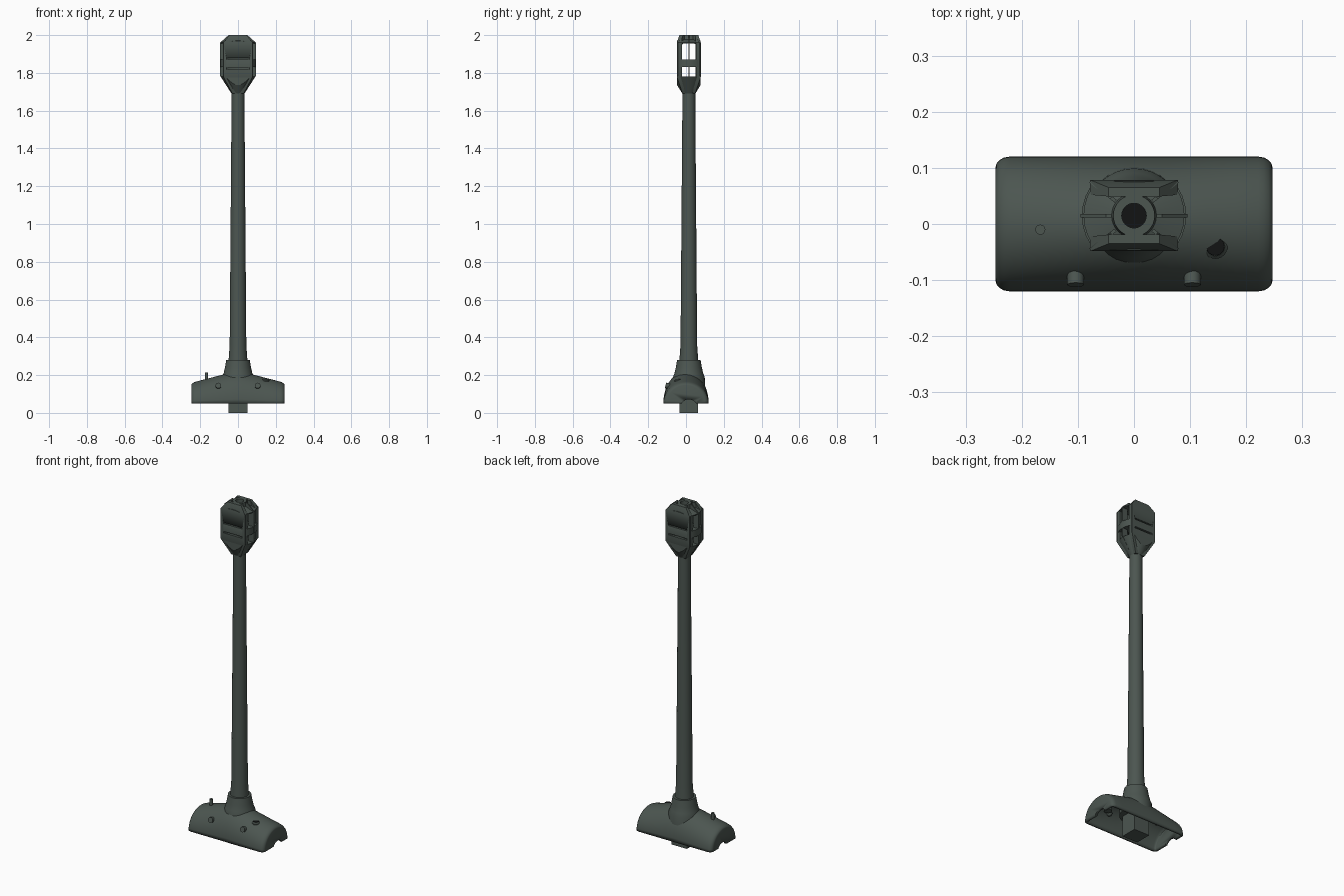
import bpy, bmesh, math
from mathutils import Matrix

cube = bpy.data.objects.get("Cube")
if cube:
    bpy.data.objects.remove(cube, do_unlink=True)

AXIS_Y = 0.015  # mast axis


def material(name, rgb):
    m = bpy.data.materials.new(name)
    m.use_nodes = True
    m.diffuse_color = (*rgb, 1)
    bsdf = next(n for n in m.node_tree.nodes if n.type == 'BSDF_PRINCIPLED')
    bsdf.inputs["Base Color"].default_value = (*rgb, 1)
    return m


GREY = material("dark green grey", (0.072, 0.092, 0.081))
BLACK = material("near black", (0.006, 0.007, 0.007))


def finish(name, bm, mat=GREY, angle=32):
    """Turn a bmesh into a shaded object."""
    bmesh.ops.recalc_face_normals(bm, faces=bm.faces[:])
    me = bpy.data.meshes.new(name)
    bm.to_mesh(me)
    bm.free()
    me.materials.append(mat)
    me.shade_smooth()
    me.set_sharp_from_angle(angle=math.radians(angle))
    ob = bpy.data.objects.new(name, me)
    bpy.context.scene.collection.objects.link(ob)
    return ob


def loft(bm, rings, closed=False):
    """Skin equal-length rings of points; cap both ends unless closed."""
    loops = [[bm.verts.new(p) for p in r] for r in rings]
    n = len(loops[0])
    pairs = list(zip(loops, loops[1:]))
    if closed:
        pairs.append((loops[-1], loops[0]))
    else:
        bm.faces.new(loops[0])
        bm.faces.new(loops[-1])
    for a, b in pairs:
        for i in range(n):
            j = (i + 1) % n
            bm.faces.new((a[i], a[j], b[j], b[i]))


def lathe(name, profile, closed=False, clip=None, x=0, y=AXIS_Y, seg=32, mat=GREY):
    """Revolve (radius, z) points; clip flattens front and back."""
    bm = bmesh.new()
    turn = [2 * math.pi * i / seg for i in range(seg)]
    loft(bm, [[(r * math.cos(t), r * math.sin(t), z) for t in turn]
              for r, z in profile], closed)
    for s in ((1, -1) if clip else ()):
        cut = bmesh.ops.bisect_plane(bm, geom=bm.verts[:] + bm.edges[:] + bm.faces[:],
                                     plane_co=(0, s * clip, 0), plane_no=(0, s, 0),
                                     clear_outer=True)
        edges = [e for e in cut["geom_cut"] if isinstance(e, bmesh.types.BMEdge)]
        bmesh.ops.holes_fill(bm, edges=edges)
    bm.transform(Matrix.Translation((x, y, 0)))
    return finish(name, bm, mat)


def box(name, size, centre):
    bm = bmesh.new()
    bmesh.ops.create_cube(bm, size=1, matrix=Matrix.Translation(centre) @ Matrix.Diagonal((*size, 1)))
    return finish(name, bm)


def subtract(ob, cutter):
    cutter.hide_render = True
    cutter.hide_set(True)
    mod = ob.modifiers.new("cut", 'BOOLEAN')
    mod.operation = 'DIFFERENCE'
    mod.object = cutter


# Arched base hood, open underneath
def ridge(x):
    if x > 0.09:
        return 0.2 - (x - 0.09) * 0.26
    return 0.2 + 0.02 * (1 - x / 0.09)


half = []
for x in (0, 0.045, 0.09, 0.13, 0.18):
    half.append((x, 0.12, ridge(x) - 0.05))
for k in range(5):
    a = math.pi / 2 * k / 4
    x, inset = 0.222 + 0.025 * math.sin(a), 1 - math.cos(a)
    half.append((x, 0.12 - 0.02 * inset, ridge(x) - 0.05 - 0.012 * inset))
stations = [(-x, w, h) for x, w, h in reversed(half[1:])] + half
bm = bmesh.new()
STEPS = 24
rows = []
for x, w, h in stations:
    arc = [math.pi * i / STEPS for i in range(STEPS + 1)]
    rows.append([bm.verts.new((x, -w * math.cos(t), 0.05 + h * math.sin(t))) for t in arc])
for a, b in zip(rows, rows[1:]):
    for i in range(STEPS):
        bm.faces.new((a[i], b[i], b[i + 1], a[i + 1]))
bm.faces.new(rows[0])
bm.faces.new(rows[-1])
bmesh.ops.recalc_face_normals(bm, faces=bm.faces[:])
top = max(bm.faces, key=lambda f: f.calc_center_median().z)
inverted = top.normal.z < 0
hood = finish("base_hood", bm)
if inverted:
    hood.data.flip_normals()
shell = hood.modifiers.new("wall", 'SOLIDIFY')
shell.thickness = 0.014
shell.offset = -1

# Notches in the hood ends
bm = bmesh.new()
bmesh.ops.create_cone(bm, cap_ends=True, segments=16, radius1=0.045, radius2=0.045, depth=0.6,
                      matrix=Matrix.Translation((0, AXIS_Y, 0.027)) @ Matrix.Rotation(math.pi / 2, 4, 'Y'))
subtract(hood, finish("end_notch_cutter", bm))

# Mounting block, collar and mast
box("mounting_block", (0.1, 0.097, 0.17), (0, AXIS_Y, 0.085))
lathe("collar", [(0.087, 0.12), (0.084, 0.19), (0.076, 0.21), (0.069, 0.24), (0.062, 0.28)])
lathe("mast", [(0.05, 0.26), (0.049, 0.29), (0.044, 0.36), (0.034, 1.66), (0.034, 1.71)])

# Base fittings: pin, knob and two front studs
lathe("pin", [(0.009, 0.14), (0.009, 0.215)], x=-0.167, y=-0.01, seg=16)
lathe("knob", [(0.022, 0.12), (0.022, 0.172), (0.017, 0.178)], x=0.145, y=-0.04, seg=24)
lathe("knob_face", [(0.017, 0.177), (0.016, 0.18)], x=0.145, y=-0.04, seg=24, mat=BLACK)
for side, x in (("right", -0.104), ("left", 0.104)):
    bm = bmesh.new()
    tilt = Matrix.Translation((x, -0.092, 0.141)) @ Matrix.Rotation(math.radians(75), 4, 'X')
    bmesh.ops.create_cone(bm, cap_ends=True, segments=16, radius1=0.015, radius2=0.015,
                          depth=0.034, matrix=tilt)
    bmesh.ops.create_uvsphere(bm, u_segments=16, v_segments=8, radius=0.015,
                              matrix=tilt @ Matrix.Translation((0, 0, -0.016)))
    finish(side + "_stud", bm)

# Head: tapered socket, middle ring and slotted cap, flattened front and back
FLAT = 0.062
lathe("head_socket", [(0.034, 1.69), (0.09, 1.78), (0.022, 1.78), (0.022, 1.7)],
      closed=True, clip=FLAT)
lathe("head_ring", [(0.093, 1.832), (0.093, 1.872), (0.04, 1.872), (0.04, 1.832)],
      closed=True, clip=FLAT)
lathe("head_cap", [(0.022, 1.955), (0.09, 1.955), (0.09, 1.96), (0.04, 1.978),
                   (0.037, 2.0), (0.022, 2.0)], closed=True, clip=FLAT)
lathe("bore_floor", [(0.022, 1.776), (0.022, 1.782)], seg=24, mat=BLACK)

# Front and back head plates, each with two curved slits: z, half width, outer y, inner y
sections = [(1.69, 0.03, 0.034, 0.02), (1.78, 0.078, 0.0635, 0.037),
            (1.96, 0.078, 0.0635, 0.037), (2.0, 0.045, 0.05, 0.034)]
for side, s in (("front", -1), ("back", 1)):
    bm = bmesh.new()
    loft(bm, [[(-w, AXIS_Y + s * o, z), (w, AXIS_Y + s * o, z),
               (w, AXIS_Y + s * i, z), (-w, AXIS_Y + s * i, z)] for z, w, o, i in sections])
    plate = finish(side + "_head_plate", bm)
    for z in (1.823, 1.875):
        bm = bmesh.new()
        bmesh.ops.create_cone(bm, cap_ends=True, segments=32, radius1=1, radius2=1, depth=1,
                              matrix=Matrix.Translation((0, AXIS_Y + s * 0.0635, z))
                              @ Matrix.Diagonal((0.06, 0.016, 0.009, 1)))
        subtract(plate, finish(side + "_slit_cutter", bm))

# Six radial fins around the head
fin = [(0.034, 1.69), (0.06, 1.78), (0.06, 1.95), (0.04, 1.96),
       (0.04, 2.0), (0.05, 2.0), (0.095, 1.96), (0.095, 1.785)]
for n, degrees in enumerate((0, 38, 142, 180, 218, 322)):
    bm = bmesh.new()
    reach = 1 if degrees % 180 == 0 else 1.04
    loft(bm, [[(r * reach, t, z) for r, z in fin] for t in (-0.003, 0.003)])
    bm.transform(Matrix.Translation((0, AXIS_Y, 0)) @ Matrix.Rotation(math.radians(degrees), 4, 'Z'))
    finish("head_fin_%d" % (n + 1), bm)
